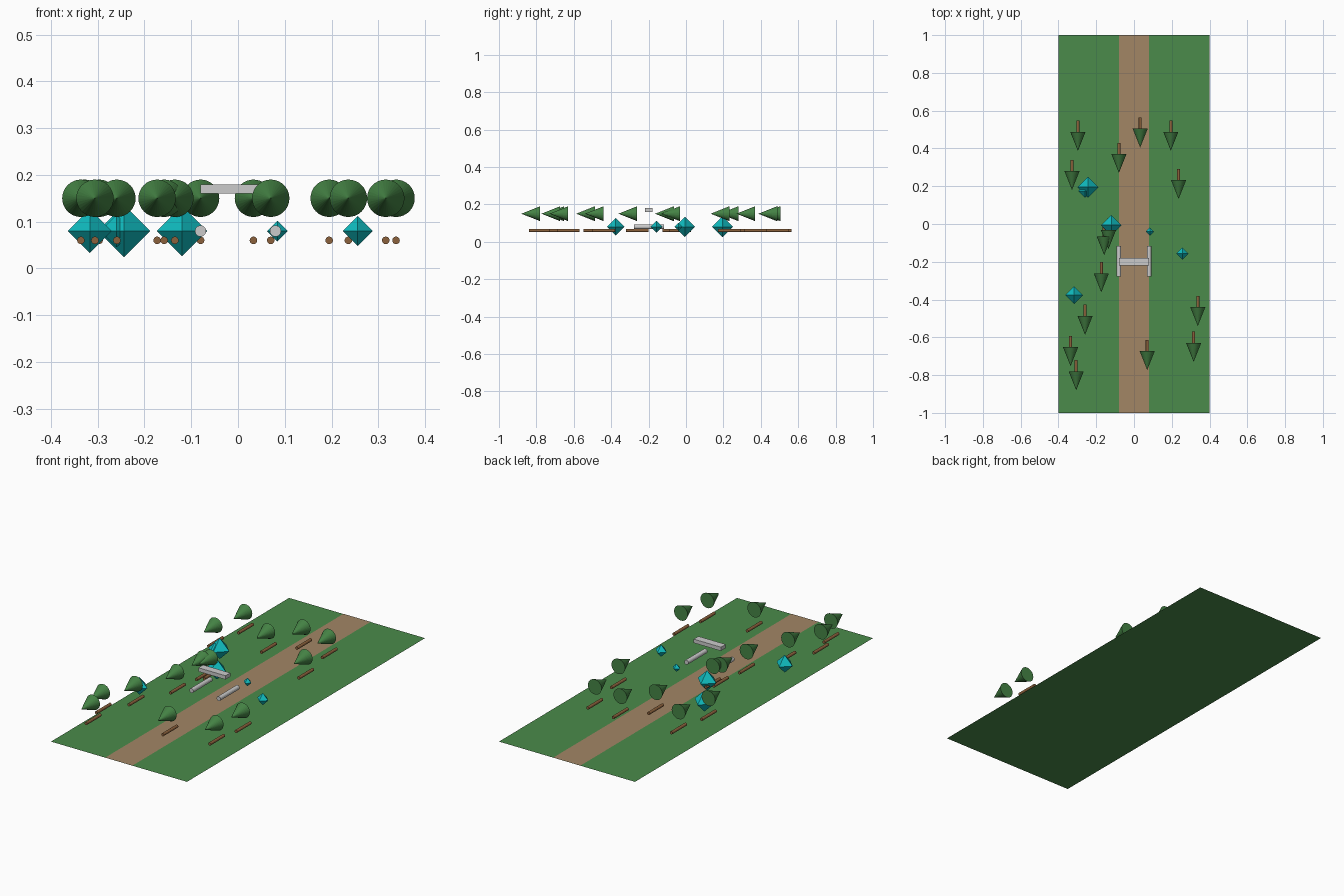
import bpy
from math import pi

if "Cube" in bpy.data.objects:
    bpy.data.objects.remove(bpy.data.objects["Cube"])


def material(name, color):
    m = bpy.data.materials.new(name)
    m.diffuse_color = (*color, 1)
    m.use_nodes = True
    m.node_tree.nodes["Principled BSDF"].inputs["Base Color"].default_value = m.diffuse_color
    return m


GRASS = material("grass", (0.07, 0.26, 0.07))
DIRT = material("dirt", (0.36, 0.24, 0.13))
BARK = material("bark", (0.26, 0.12, 0.045))
LEAF = material("leaf", (0.06, 0.23, 0.06))
CRYSTAL = material("crystal", (0.005, 0.5, 0.52))


def finish(name, mat=None, scale=None):
    ob = bpy.context.object
    ob.name = name
    if mat:
        ob.data.materials.append(mat)
    if scale:
        ob.scale = scale
    return ob


def strip(name, width, z, mat):
    bpy.ops.mesh.primitive_plane_add(size=1, location=(0, 0, z))
    finish(name, mat, (width, 2, 1))


def rod(name, x, y, z, radius, length, mat=None):
    # cylinder lying along y
    bpy.ops.mesh.primitive_cylinder_add(vertices=24, radius=radius, depth=length,
                                        location=(x, y, z), rotation=(pi / 2, 0, 0))
    finish(name, mat)


def tree(x, y):
    rod("tree_trunk", x, y, 0.06, 0.008, 0.12, BARK)
    # crown points towards the front, its base above the trunk centre
    bpy.ops.mesh.primitive_cone_add(vertices=32, radius1=0.04, radius2=0, depth=0.1,
                                    location=(x, y - 0.05, 0.15), rotation=(pi / 2, 0, 0))
    finish("tree_crown", LEAF)


def crystal(x, y, r):
    # octahedron: two four-sided pyramids
    v = [(r, 0, 0), (0, r, 0), (-r, 0, 0), (0, -r, 0), (0, 0, r), (0, 0, -r)]
    f = []
    for i in range(4):
        j = (i + 1) % 4
        f += [(i, j, 4), (j, i, 5)]
    me = bpy.data.meshes.new("crystal")
    me.from_pydata(v, [], f)
    me.materials.append(CRYSTAL)
    ob = bpy.data.objects.new("crystal", me)
    ob.location = (x, y, 0.08)
    bpy.context.collection.objects.link(ob)


# ground and path
strip("ground", 0.8, 0, GRASS)
strip("path", 0.16, 0.001, DIRT)

# trees
for x, y in [(-0.297, 0.487), (-0.328, 0.28), (-0.08, 0.37), (0.033, 0.505),
             (0.195, 0.488), (0.236, 0.232), (-0.158, -0.065), (-0.135, -0.032),
             (-0.173, -0.261), (-0.259, -0.487), (-0.336, -0.652), (-0.306, -0.78),
             (0.07, -0.673), (0.316, -0.63), (0.338, -0.44)]:
    tree(x, y)

# crystals
for x, y, r in [(-0.317, -0.376, 0.047), (-0.244, 0.195, 0.056), (-0.12, -0.006, 0.054),
                (0.084, -0.04, 0.022), (0.256, -0.157, 0.032), (-0.26, 0.174, 0.035)]:
    crystal(x, y, r)

# gate: two posts and a beam
for s in (-1, 1):
    rod("gate_post", s * 0.08, -0.197, 0.08, 0.012, 0.16)
bpy.ops.mesh.primitive_cube_add(size=1, location=(0, -0.199, 0.17))
finish("gate_beam", None, (0.16, 0.04, 0.02))
